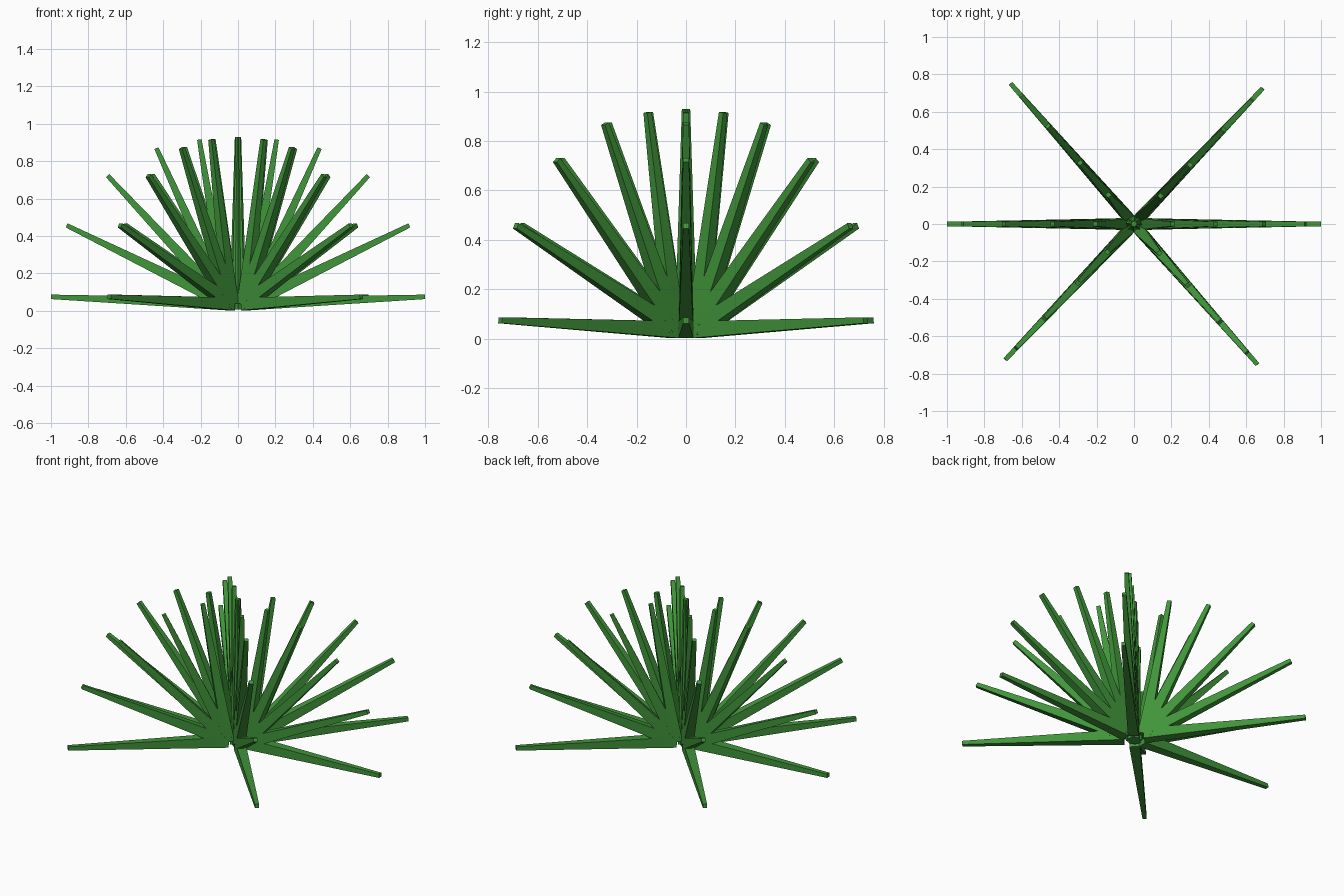
import bpy
import bmesh
from math import radians, cos, sin
from mathutils import Vector

cube = bpy.data.objects.get("Cube")
if cube:
    bpy.data.objects.remove(cube, do_unlink=True)

# Leaf colour
green = bpy.data.materials.new("leaf_green")
green.use_nodes = True
colour = (0.051, 0.30, 0.042, 1)
green.diffuse_color = colour
green.node_tree.nodes["Principled BSDF"].inputs["Base Color"].default_value = colour


def leaf(name, azimuth, root, tip):
    """Square tapered spike; root and tip are (distance out, height)."""
    a = radians(azimuth)
    out = Vector((cos(a), sin(a), 0))
    side = Vector((-sin(a), cos(a), 0))
    root, tip = (out * r + Vector((0, 0, z)) for r, z in (root, tip))
    up = (tip - root).normalized().cross(side)
    bm = bmesh.new()
    rings = []
    for centre, wide, thick in ((root, 0.034, 0.031), (tip, 0.012, 0.012)):
        rings.append([bm.verts.new(centre + side * s * thick + up * t * wide)
                      for s, t in ((-1, -1), (1, -1), (1, 1), (-1, 1))])
    low, high = rings
    for i in range(4):
        j = (i + 1) % 4
        bm.faces.new((low[i], low[j], high[j], high[i]))
    bm.faces.new(low)
    bm.faces.new(high)
    bmesh.ops.recalc_face_normals(bm, faces=bm.faces)
    mesh = bpy.data.meshes.new(name)
    bm.to_mesh(mesh)
    bm.free()
    mesh.materials.append(green)
    bpy.context.collection.objects.link(bpy.data.objects.new(name, mesh))


# Roots sit on a small ring; tips on one side of a fan
ROOT = (0.06, 0.037)
TIPS = [(1.0, 0.075), (0.916, 0.457), (0.697, 0.723), (0.436, 0.87), (0.207, 0.916)]

# Three crossing fans, each mirrored about an upright middle leaf
for fan, azimuth in enumerate((0, 46.5, 131.3), 1):
    for half, turn in (("a", 0), ("b", 180)):
        for n, tip in enumerate(TIPS, 1):
            leaf(f"leaf_fan{fan}{half}_{n}", azimuth + turn, ROOT, tip)
    leaf(f"leaf_fan{fan}_middle", azimuth, (0, 0.008), (0, 0.93))
